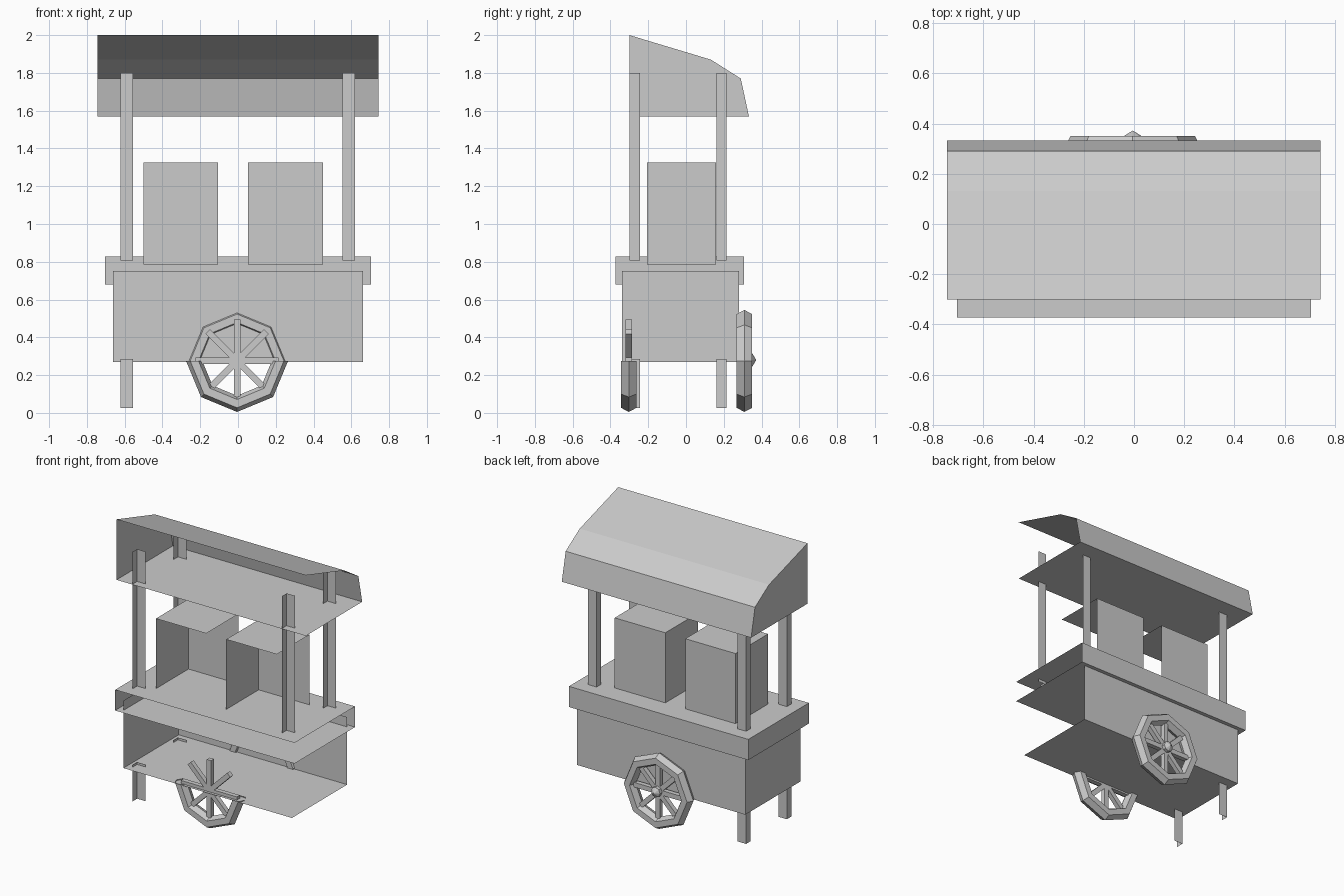
import bpy, bmesh, math
from mathutils import Matrix, Vector

if "Cube" in bpy.data.objects:
    bpy.data.objects.remove(bpy.data.objects["Cube"])

grey = bpy.data.materials.new("plain grey")
grey.diffuse_color = (0.6, 0.6, 0.6, 1)
grey.use_nodes = True
grey.node_tree.nodes["Principled BSDF"].inputs["Base Color"].default_value = grey.diffuse_color

FRONT, RIGHT = Vector((0, -1, 0)), Vector((1, 0, 0))
UP, DOWN = Vector((0, 0, 1)), Vector((0, 0, -1))


def finish(name, bm):
    mesh = bpy.data.meshes.new(name)
    bm.to_mesh(mesh)
    bm.free()
    mesh.materials.append(grey)
    obj = bpy.data.objects.new(name, mesh)
    bpy.context.collection.objects.link(obj)
    return obj


def drop_faces(bm, directions):
    """Remove the faces that point along the given directions."""
    bm.normal_update()
    gone = [f for f in bm.faces if any(f.normal.dot(d) > 0.99 for d in directions)]
    bmesh.ops.delete(bm, geom=gone, context='FACES')


def open_box(name, x, y, z, missing):
    bm = bmesh.new()
    size = Matrix.Diagonal((x[1] - x[0], y[1] - y[0], z[1] - z[0], 1))
    mid = Matrix.Translation([(a + b) / 2 for a, b in (x, y, z)])
    bmesh.ops.create_cube(bm, size=1, matrix=mid @ size)
    drop_faces(bm, missing)
    return finish(name, bm)


# cabinet and counter, open at the front and the right
open_box("cabinet", (-0.662, 0.662), (-0.34, 0.28), (0.27, 0.75), [FRONT, RIGHT, UP])
open_box("counter", (-0.705, 0.705), (-0.372, 0.307), (0.68, 0.827), [FRONT, RIGHT])

# two display boxes
open_box("left_box", (-0.5, -0.105), (-0.207, 0.158), (0.785, 1.325), [FRONT, RIGHT, DOWN])
open_box("right_box", (0.052, 0.45), (-0.207, 0.158), (0.785, 1.325), [FRONT, RIGHT, DOWN])

# angle-shaped posts and the two legs on the left
for depth, y in (("front", (-0.298, -0.244)), ("back", (0.162, 0.214))):
    for side, x in (("left", (-0.622, -0.556)), ("right", (0.553, 0.619))):
        open_box(f"{depth}_{side}_post", x, y, (0.806, 1.8), [FRONT, RIGHT, UP, DOWN])
    open_box(f"{depth}_leg", (-0.622, -0.556), y, (0.027, 0.286), [FRONT, RIGHT, UP, DOWN])

# roof: extruded side profile, open at the front and the right
bm = bmesh.new()
profile = [(-0.3, 1.57), (-0.3, 2.0), (0.132, 1.87), (0.29, 1.77), (0.333, 1.57)]
end = bm.faces.new([bm.verts.new((-0.745, y, z)) for y, z in profile])
grown = bmesh.ops.extrude_face_region(bm, geom=[end], use_keep_orig=True)
verts = [g for g in grown["geom"] if isinstance(g, bmesh.types.BMVert)]
bmesh.ops.translate(bm, verts=verts, vec=(1.488, 0, 0))
bmesh.ops.recalc_face_normals(bm, faces=bm.faces)
drop_faces(bm, [FRONT, RIGHT])
finish("roof", bm)

# wheels: eight-sided ring with a six-sided section, and eight spokes
SECTION = [(0.27, 0), (0.248, 0.041), (0.204, 0.041),
           (0.184, 0), (0.204, -0.041), (0.248, -0.041)]


def wheel(name, y, segments):
    place = Matrix.Translation((-0.005, y, 0.275))
    bm = bmesh.new()
    rings = []
    for i in range(9):
        a = math.pi + i * math.pi / 4
        rings.append([bm.verts.new((r * math.cos(a), d, r * math.sin(a))) for r, d in SECTION])
    for i in range(segments):
        for j in range(6):
            k = (j + 1) % 6
            bm.faces.new((rings[i][j], rings[i][k], rings[i + 1][k], rings[i + 1][j]))
    bmesh.ops.delete(bm, geom=[v for v in bm.verts if not v.link_faces], context='VERTS')
    bmesh.ops.remove_doubles(bm, verts=bm.verts, dist=0.0005)
    bmesh.ops.recalc_face_normals(bm, faces=bm.faces)
    bm.transform(place)
    finish(name + "_rim", bm)

    bm = bmesh.new()
    for i in range(4):
        turn = Matrix.Rotation(i * math.pi / 4, 4, 'Y')
        bmesh.ops.create_cube(bm, size=1, matrix=place @ turn @ Matrix.Diagonal((0.44, 0.033, 0.034, 1)))
    finish(name + "_spokes", bm)


wheel("back_wheel", 0.309, 8)
wheel("front_wheel", -0.303, 4)   # upper half of the ring is hidden in the cabinet

# pointed hub on the back wheel
bm = bmesh.new()
facing = Matrix.Rotation(-math.pi / 2, 4, 'X')
bmesh.ops.create_cone(bm, cap_ends=False, segments=8, radius1=0.036, radius2=0.036, depth=0.05,
                      matrix=Matrix.Translation((-0.005, 0.325, 0.28)) @ facing)
bmesh.ops.create_cone(bm, cap_ends=False, segments=8, radius1=0.036, radius2=0.0, depth=0.022,
                      matrix=Matrix.Translation((-0.005, 0.361, 0.28)) @ facing)
bmesh.ops.remove_doubles(bm, verts=bm.verts, dist=0.0005)
finish("wheel_hub", bm)
